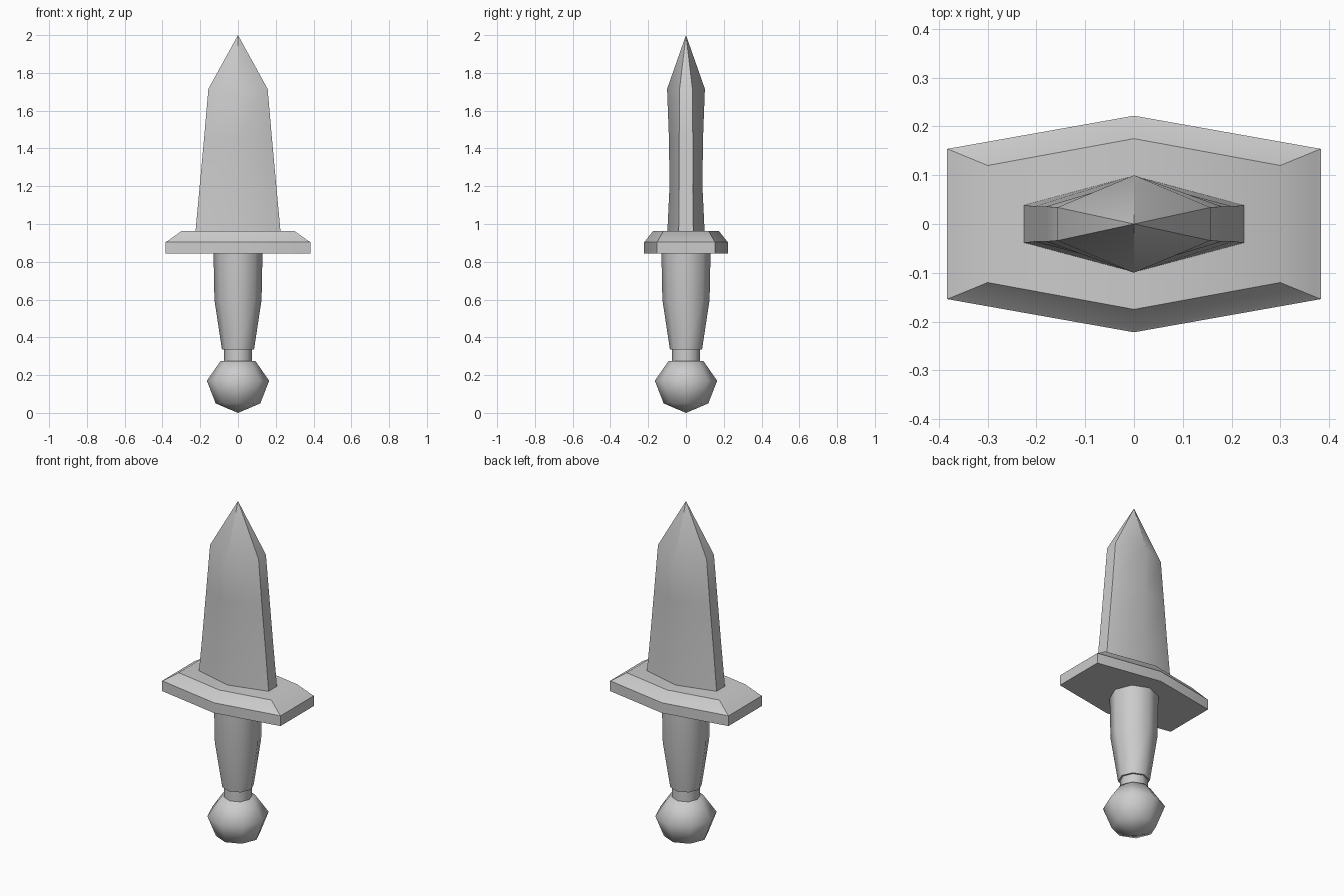
import bpy, math

cube = bpy.data.objects.get("Cube")
if cube:
    bpy.data.objects.remove(cube, do_unlink=True)

grey = bpy.data.materials.new("plain grey")
grey.use_nodes = True
grey.diffuse_color = (0.6, 0.6, 0.6, 1)
grey.node_tree.nodes["Principled BSDF"].inputs["Base Color"].default_value = (0.6, 0.6, 0.6, 1)


def loft(name, rings, angle, tip=None, bottom_tip=None):
    """Skin a stack of equal-sided rings, closing each end with a cap or a point."""
    n = len(rings[0])
    verts = [p for ring in rings for p in ring]
    faces = [(r * n + i, r * n + (i + 1) % n, (r + 1) * n + (i + 1) % n, (r + 1) * n + i)
             for r in range(len(rings) - 1) for i in range(n)]
    top = (len(rings) - 1) * n
    if tip:
        verts.append(tip)
        faces += [(top + i, top + (i + 1) % n, len(verts) - 1) for i in range(n)]
    else:
        faces.append(tuple(range(top, top + n)))
    if bottom_tip:
        verts.append(bottom_tip)
        faces += [((i + 1) % n, i, len(verts) - 1) for i in range(n)]
    else:
        faces.append(tuple(reversed(range(n))))
    mesh = bpy.data.meshes.new(name)
    mesh.from_pydata(verts, [], faces)
    mesh.materials.append(grey)
    obj = bpy.data.objects.new(name, mesh)
    bpy.context.collection.objects.link(obj)
    bpy.ops.object.select_all(action='DESELECT')
    obj.select_set(True)
    bpy.context.view_layer.objects.active = obj
    bpy.ops.object.shade_smooth_by_angle(angle=math.radians(angle))
    return obj


def hexagon(half_width, edge, ridge, z):
    """Long hexagon with flat ends and a ridge at front and back."""
    return [(half_width, -edge, z), (half_width, edge, z), (0, ridge, z),
            (-half_width, edge, z), (-half_width, -edge, z), (0, -ridge, z)]


def octagon(radius, z):
    return [(radius * math.cos(math.tau * i / 8), radius * math.sin(math.tau * i / 8), z)
            for i in range(8)]


# Blade, slightly waisted, ending in a point
loft("blade", [hexagon(0.228, 0.039, 0.1, 0.93), hexagon(0.203, 0.036, 0.087, 1.2),
               hexagon(0.18, 0.036, 0.09, 1.45), hexagon(0.157, 0.034, 0.1, 1.715)],
     40, tip=(0, 0, 2))

# Guard with a narrow lip and a sloping upper face
loft("guard", [hexagon(0.383, 0.154, 0.222, 0.845), hexagon(0.383, 0.154, 0.222, 0.905),
               hexagon(0.373, 0.15, 0.216, 0.91), hexagon(0.3, 0.12, 0.175, 0.962)], 40)

# Grip
loft("grip", [octagon(r, z) for r, z in
              ((0.085, 0.335), (0.125, 0.6), (0.13, 0.85))], 50)

# Neck between grip and pommel
loft("neck", [octagon(0.075, 0.265), octagon(0.075, 0.345)], 50)

# Pommel
loft("pommel", [octagon(r, z) for r, z in
                ((0.118, 0.05), (0.165, 0.17), (0.092, 0.275))], 60, bottom_tip=(0, 0, 0))
